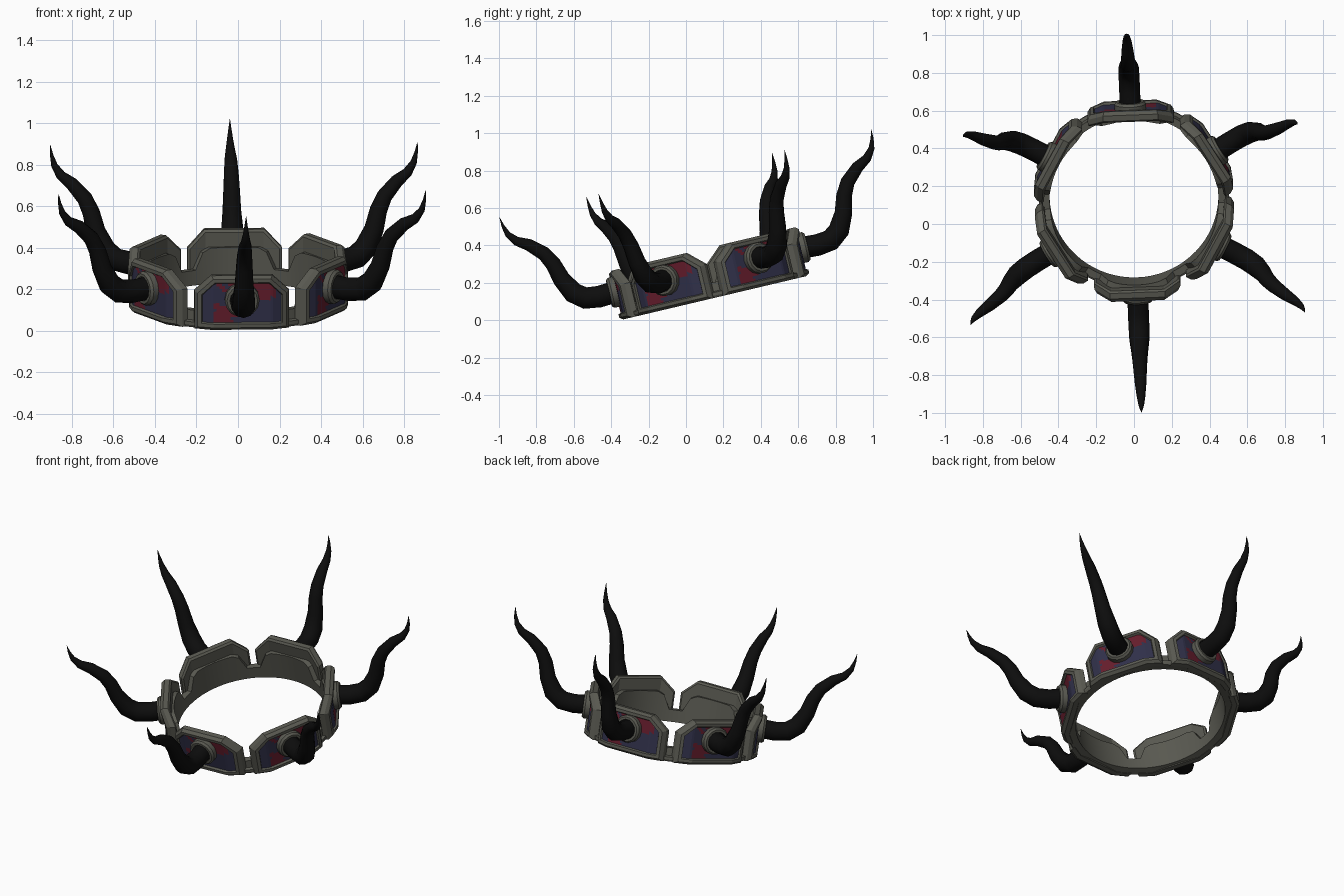
import bpy, bmesh, math
from mathutils import Matrix, Vector

cube = bpy.data.objects.get("Cube")
if cube:
    bpy.data.objects.remove(cube)


def material(name, rgb, rough=0.8):
    m = bpy.data.materials.new(name)
    m.use_nodes = True
    m.diffuse_color = (*rgb, 1)
    node = m.node_tree.nodes["Principled BSDF"]
    node.inputs["Base Color"].default_value = (*rgb, 1)
    node.inputs["Roughness"].default_value = rough
    return m


STONE = material("grey stone", (0.1, 0.1, 0.082))
BLUE = material("dark blue", (0.03, 0.03, 0.068))
RED = material("dark red", (0.13, 0.012, 0.025))
HORN = material("black horn", (0.004, 0.004, 0.004))

# The whole crown leans forward and is turned slightly on its axis
PLACE = (Matrix.Translation((0, 0.154, 0.12)) @ Matrix.Rotation(math.radians(13.3), 4, 'X')
         @ Matrix.Rotation(math.radians(2.2), 4, 'Z'))


def finish(name, bm, mats, angle=0, smooth_deg=None, closed=True):
    """Turn a part modelled as (radius, tangent, height) to its place on the crown."""
    if closed:
        bmesh.ops.recalc_face_normals(bm, faces=bm.faces)
    bm.transform(PLACE @ Matrix.Rotation(angle, 4, 'Z'))
    mesh = bpy.data.meshes.new(name)
    bm.to_mesh(mesh)
    bm.free()
    obj = bpy.data.objects.new(name, mesh)
    bpy.context.collection.objects.link(obj)
    for m in mats:
        mesh.materials.append(m)
    if smooth_deg:
        bpy.ops.object.select_all(action='DESELECT')
        obj.select_set(True)
        bpy.context.view_layer.objects.active = obj
        bpy.ops.object.shade_smooth_by_angle(angle=math.radians(smooth_deg))
    return obj


def bridge(bm, a, b):
    n = len(a)
    for i in range(n):
        bm.faces.new((a[i], a[(i + 1) % n], b[(i + 1) % n], b[i]))


# Panel outline
HALF, FLAT, TOP, SHOULDER = 0.228, 0.145, 0.268, 0.185


def bend(u):
    return -0.45 * max(0, abs(u) - FLAT)


def panel_loop(bm, inset, r):
    w, f = HALF - inset, FLAT - 0.4 * inset
    low, top, sh = inset, TOP - inset, SHOULDER - 0.4 * inset
    pts = [(-w, low), (-f, low), (f, low), (w, low), (w, sh), (f, top), (-f, top), (-w, sh)]
    return [bm.verts.new((r + bend(u), u, v)) for u, v in pts]


def make_frame(name, angle):
    bm = bmesh.new()
    steps = [(0.012, 0.458), (0, 0.468), (0, 0.498), (0.014, 0.517), (0.032, 0.517), (0.04, 0.5)]
    loops = [panel_loop(bm, i, r) for i, r in steps]
    for a, b in zip(loops, loops[1:]):
        bridge(bm, a, b)
    for l in (loops[0], loops[-1]):
        for ids in ((0, 1, 6, 7), (1, 2, 5, 6), (2, 3, 4, 5)):
            bm.faces.new([l[i] for i in ids])
    finish(name, bm, [STONE], angle)


def make_inlay(name, angle, cols=28, rows=14):
    """Patchwork plate: red sectors round the horn on a blue ground."""
    bm = bmesh.new()
    i = 0.037
    w, f, top, sh = HALF - i, FLAT - 0.4 * i, TOP - i, SHOULDER - 0.4 * i
    grid = []
    for c in range(cols + 1):
        u = -w + 2 * w * c / cols
        roof = top - (top - sh) * max(0, abs(u) - f) / (w - f)
        grid.append([bm.verts.new((0.504 + bend(u), u, i + (roof - i) * r / rows))
                     for r in range(rows + 1)])
    for c in range(cols):
        for r in range(rows):
            face = bm.faces.new((grid[c][r], grid[c + 1][r], grid[c + 1][r + 1], grid[c][r + 1]))
            p = face.calc_center_median()
            u, v = p.y, p.z - 0.15
            a = math.degrees(math.atan2(v, u)) % 360 + 12 * math.sin(70 * u + 90 * v)
            upper = -8 < a < 142 and u < 0.165
            lower = 195 < a < 250 and u > -0.13
            face.material_index = 1 if upper or lower else 0
    finish(name, bm, [BLUE, RED], angle, closed=False)


def lathe_radial(bm, sections, sides):
    """Tube through (radius, height, thickness) points in the radial plane."""
    rings = []
    for k, (r, h, t) in enumerate(sections):
        p, q = sections[max(k - 1, 0)], sections[min(k + 1, len(sections) - 1)]
        d = Vector((q[0] - p[0], 0, q[1] - p[1])).normalized()
        n = Vector((-d.z, 0, d.x))
        rings.append([bm.verts.new(Vector((r, 0, h)) + t * (
            n * math.cos(s * math.tau / sides) + Vector((0, math.sin(s * math.tau / sides), 0))))
            for s in range(sides)])
    for a, b in zip(rings, rings[1:]):
        bridge(bm, a, b)
    bm.faces.new(rings[0])
    bm.faces.new(rings[-1])


HORN_PATH = [(0.49, 0.155, 0.058), (0.60, 0.148, 0.058), (0.675, 0.158, 0.058),
             (0.73, 0.20, 0.056), (0.775, 0.285, 0.047), (0.80, 0.375, 0.042),
             (0.835, 0.44, 0.038), (0.905, 0.505, 0.032), (0.965, 0.54, 0.024),
             (1.0, 0.585, 0.016), (1.015, 0.635, 0.008), (1.022, 0.683, 0.0008)]


def make_horn(name, angle):
    bm = bmesh.new()
    lathe_radial(bm, HORN_PATH, 10)
    finish(name, bm, [HORN], angle, 50)


def make_socket(name, angle):
    bm = bmesh.new()
    prof = [(0.49, 0.084), (0.532, 0.084), (0.545, 0.074), (0.545, 0.06), (0.515, 0.056)]
    rings = [[bm.verts.new((r, t * math.cos(s * math.tau / 14), 0.153 + t * math.sin(s * math.tau / 14)))
              for s in range(14)] for r, t in prof]
    for a, b in zip(rings, rings[1:]):
        bridge(bm, a, b)
    finish(name, bm, [STONE], angle, 30)


# Inner band: a ring that rises behind every panel and dips at the gaps
def make_band():
    bm = bmesh.new()
    sections = []
    for s in range(72):
        deg = s * 5
        off = abs((deg + 30) % 60 - 30)      # degrees from the nearest panel centre
        top = 0.185 if off < 16 else (0.165 if off < 21 else 0.082)
        a = math.radians(deg - 90)
        sections.append([bm.verts.new((r * math.cos(a), r * math.sin(a), z)) for r, z in
                         ((0.447, 0.008), (0.497, 0), (0.504, 0.012), (0.504, 0.028),
                          (0.488, 0.034), (0.486, top), (0.447, top))])
    for a, b in zip(sections, sections[1:] + sections[:1]):
        bridge(bm, a, b)
    finish("inner_band", bm, [STONE], 0, 30)


make_band()
for k, side in enumerate(("front", "front_left", "back_left", "back", "back_right", "front_right")):
    ang = math.radians(60 * k - 90)
    make_frame(side + "_panel_frame", ang)
    make_inlay(side + "_panel_inlay", ang)
    make_socket(side + "_horn_socket", ang)
    make_horn(side + "_horn", ang)
